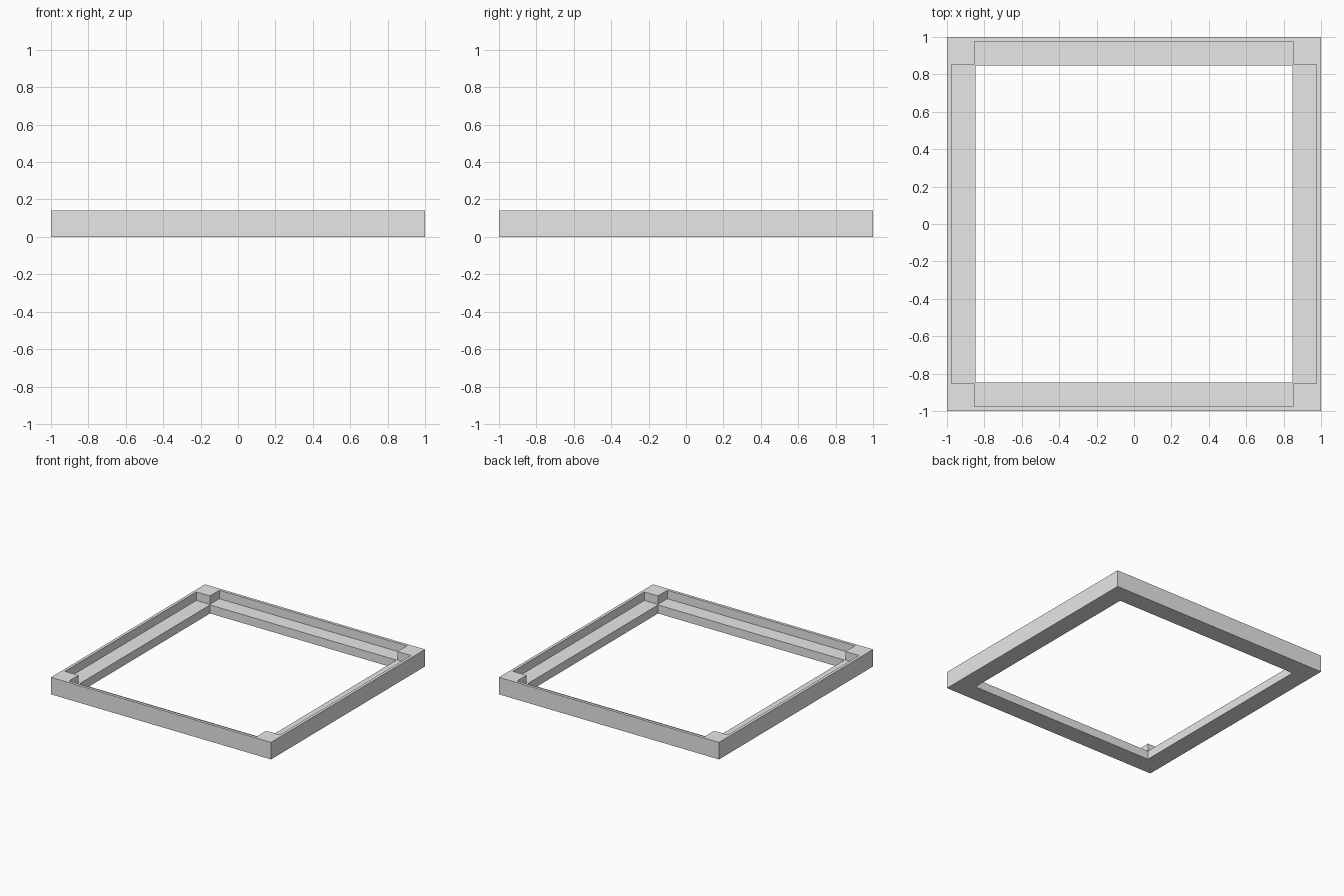
import bpy

default = bpy.data.objects.get("Cube")
if default:
    bpy.data.objects.remove(default, do_unlink=True)

HEIGHT = 0.14      # full frame height
LEDGE = 0.07       # height of the recessed ledge
OPENING = 0.847    # half width of the central opening
POST = 0.853       # inner faces of the corner posts
WALL = 0.976       # inner faces of the thin outer walls

grey = bpy.data.materials.new("light_grey")
grey.use_nodes = True
colour = (0.8, 0.8, 0.8, 1)
grey.diffuse_color = colour
grey.node_tree.nodes["Principled BSDF"].inputs["Base Color"].default_value = colour


def block(name, half_x, half_y, z0, z1):
    """Box centred on the z axis, between two heights."""
    bpy.ops.mesh.primitive_cube_add(size=2, location=(0, 0, (z0 + z1) / 2))
    obj = bpy.context.object
    obj.name = name
    obj.scale = (half_x, half_y, (z1 - z0) / 2)
    bpy.ops.object.transform_apply(location=True, rotation=False, scale=True)
    obj.data.materials.append(grey)
    return obj


# Solid frame, the opening through it, and one long recess in each direction
frame = block("square_frame", 1, 1, 0, HEIGHT)
cutters = [
    block("opening_cutter", OPENING, OPENING, -0.1, HEIGHT + 0.1),
    block("side_recess_cutter", WALL, POST, LEDGE, HEIGHT + 0.1),
    block("front_back_recess_cutter", POST, WALL, LEDGE, HEIGHT + 0.1),
]

# Cut the frame, leaving four corner posts, then drop the cutters
bpy.ops.object.select_all(action="DESELECT")
frame.select_set(True)
bpy.context.view_layer.objects.active = frame
for cutter in cutters:
    cutter.hide_render = True
    mod = frame.modifiers.new(cutter.name, "BOOLEAN")
    mod.operation = "DIFFERENCE"
    mod.solver = "EXACT"
    mod.object = cutter
    bpy.ops.object.modifier_apply(modifier=mod.name)
    bpy.data.objects.remove(cutter, do_unlink=True)
